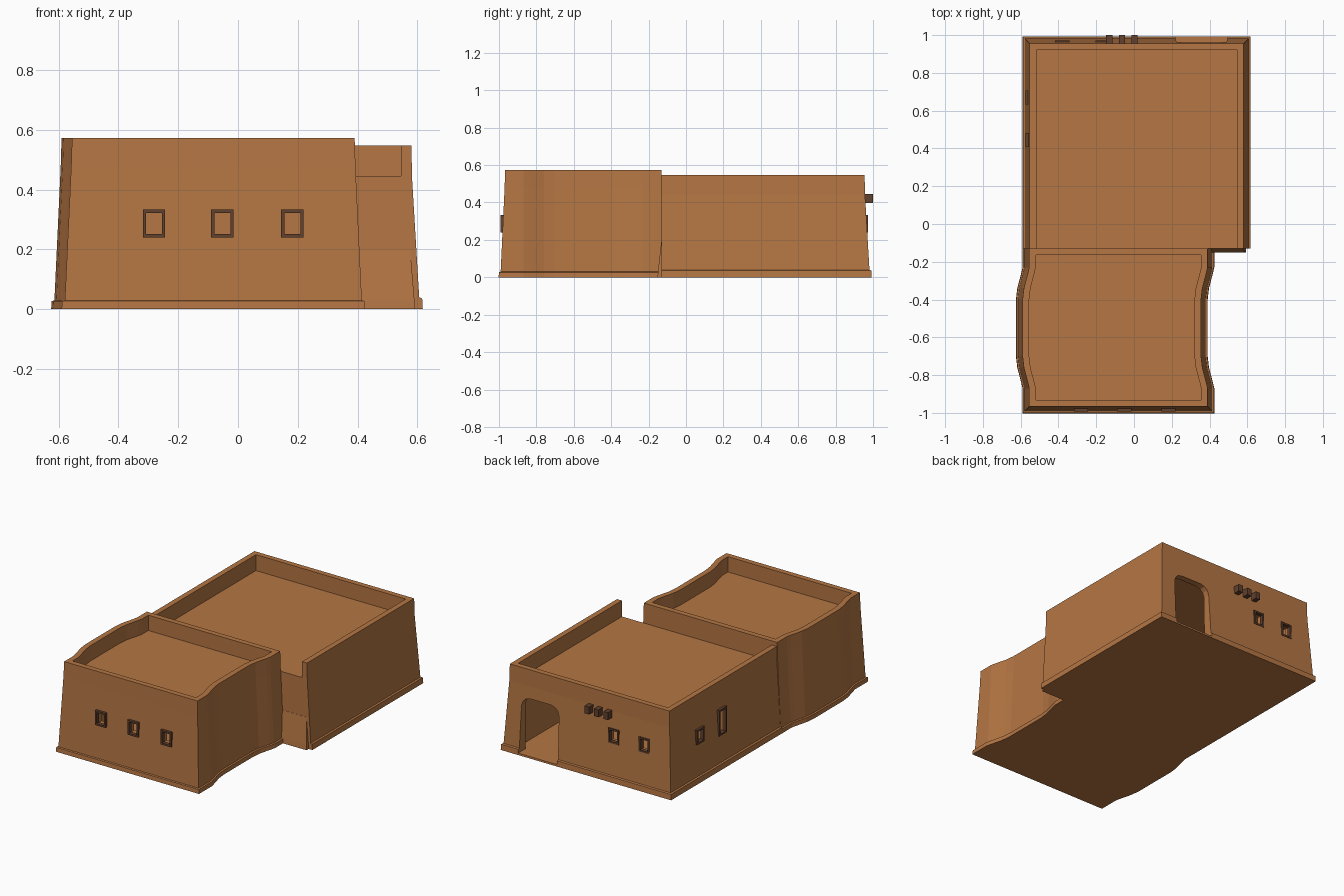
import bpy
import bmesh

cube = bpy.data.objects.get("Cube")
if cube:
    bpy.data.objects.remove(cube, do_unlink=True)


def material(name, color):
    m = bpy.data.materials.new(name)
    m.use_nodes = True
    m.diffuse_color = (*color, 1)
    for node in m.node_tree.nodes:
        if node.type == 'BSDF_PRINCIPLED':
            node.inputs["Base Color"].default_value = (*color, 1)
            node.inputs["Roughness"].default_value = 0.9
    return m


CLAY = material("terracotta_clay", (0.46, 0.18, 0.057))
WOOD = material("dark_wood", (0.12, 0.052, 0.026))


def finish(bm, name, mat):
    bmesh.ops.recalc_face_normals(bm, faces=bm.faces)
    me = bpy.data.meshes.new(name)
    bm.to_mesh(me)
    bm.free()
    me.materials.append(mat)
    ob = bpy.data.objects.new(name, me)
    bpy.context.scene.collection.objects.link(ob)
    return ob


def loft(name, rings, mat=CLAY):
    """Solid skinned through equally long rings of points."""
    bm = bmesh.new()
    loops = [[bm.verts.new(p) for p in ring] for ring in rings]
    for a, b in zip(loops, loops[1:]):
        for i in range(len(a)):
            j = (i + 1) % len(a)
            bm.faces.new((a[i], a[j], b[j], b[i]))
    bm.faces.new(loops[0][::-1])
    bm.faces.new(loops[-1])
    return finish(bm, name, mat)


def boxes(name, spans, mat=CLAY):
    """One object from axis-aligned boxes given as (low, high) corners."""
    bm = bmesh.new()
    for lo, hi in spans:
        vs = bmesh.ops.create_cube(bm, size=1)["verts"]
        for v in vs:
            v.co = [hi[k] if v.co[k] > 0 else lo[k] for k in range(3)]
    return finish(bm, name, mat)


def carve(ob, cutter):
    """Subtract the cutter, bake the result and drop the cutter."""
    cutter.hide_render = True
    mod = ob.modifiers.new("carve", 'BOOLEAN')
    mod.operation, mod.solver, mod.object = 'DIFFERENCE', 'EXACT', cutter
    dg = bpy.context.evaluated_depsgraph_get()
    me = bpy.data.meshes.new_from_object(ob.evaluated_get(dg))
    ob.modifiers.clear()
    ob.data = me
    bpy.data.objects.remove(cutter, do_unlink=True)


JOIN = -0.13    # plane where the two halls meet
WALL = 0.035    # wall thickness


# Outline of the straight rear hall, grown by o
def rear_ring(z, o, front=JOIN):
    return [(-0.552 - o, front, z), (0.58 + o, front, z),
            (0.58 + o, 0.955 + o, z), (-0.552 - o, 0.955 + o, z)]


# Outline of the front hall, whose side walls both swing sideways
SWING = [(0.32, 0), (0.29, 0.007), (0.21, 0.028), (0.15, 0.035)]


def front_ring(z, o, back=JOIN):
    mid = -0.55
    wave = [(mid - d, s) for d, s in SWING] + [(mid + d, s) for d, s in SWING[::-1]]
    wave = [(-0.967 - o, 0)] + wave + [(back, 0)]
    right = [(0.39 + o - s, y, z) for y, s in wave]
    left = [(-0.555 - o - s, y, z) for y, s in wave]
    return right + left[::-1]


# Rear hall: plinth, battered wall, parapet
rear_hall = loft("rear_hall", [rear_ring(z, o) for z, o in (
    (0, 0.038), (0.036, 0.036), (0.04, 0.026), (0.44, 0.002), (0.547, 0))])
carve(rear_hall, loft("roof_cut", [rear_ring(z, -WALL, JOIN - 0.1) for z in (0.445, 0.7)]))
carve(rear_hall, loft("room_cut", [rear_ring(z, -WALL, JOIN + WALL) for z in (0.012, 0.425)]))

# Front hall
front_hall = loft("front_hall", [front_ring(z, o) for z, o in (
    (0, 0.035), (0.027, 0.033), (0.03, 0.024), (0.475, 0.003), (0.573, 0))])
for name, low, high in (("roof_cut", 0.475, 0.7), ("room_cut", 0.012, 0.455)):
    carve(front_hall, loft(name, [front_ring(z, -WALL, JOIN - WALL) for z in (low, high)]))

# Arched rear doorway
arch = [(0.22, 0.012), (0.495, 0.012), (0.49, 0.31), (0.48, 0.338), (0.46, 0.357),
        (0.43, 0.365), (0.285, 0.365), (0.255, 0.357), (0.235, 0.338), (0.225, 0.31)]
carve(rear_hall, loft("door_cut", [[(x, y, z) for x, z in arch] for y in (0.9, 1.1)]))

# Sloped footing against the exposed front wall of the rear hall
loft("footing", [[(0.38, JOIN + 0.01, z), (x, JOIN + 0.01, z), (x, y, z), (0.38, y, z)]
                 for z, x, y in ((0, 0.592, -0.152), (0.03, 0.59, -0.15), (0.2, 0.576, JOIN - 0.001))])


def window(name, hall, axis, face, out, center, z0, z1, width=0.075, bar=0.011):
    """Wooden frame in a wall; axis is the wall's normal, out its sign."""
    def span(a0, a1, d0, d1, low, high):
        d0, d1 = sorted((d0, d1))
        if axis == 'y':
            return (a0, d0, low), (a1, d1, high)
        return (d0, a0, low), (d1, a1, high)

    a, b = center - width / 2, center + width / 2
    deep = face - out * 0.025
    carve(hall, boxes("window_cut", [span(a + bar / 2, b - bar / 2, face + out * 0.05,
                                          face - out * 0.09, z0 + bar / 2, z1 - bar / 2)]))
    boxes(name, [span(a, a + bar, deep, face, z0, z1),
                 span(b - bar, b, deep, face, z0, z1),
                 span(a + bar, b - bar, deep, face, z0, z0 + bar),
                 span(a + bar, b - bar, deep, face, z1 - bar, z1)], WOOD)


for i, x in enumerate((-0.281, -0.052, 0.182)):
    window(f"front_window_{i + 1}", front_hall, 'y', -0.993, -1, x, 0.24, 0.333)
for i, x in enumerate((-0.38, -0.165)):
    window(f"rear_window_{i + 1}", rear_hall, 'y', 0.972, 1, x, 0.24, 0.333)
window("side_window", rear_hall, 'x', -0.575, -1, 0.67, 0.24, 0.333)
window("tall_side_window", rear_hall, 'x', -0.575, -1, 0.445, 0.21, 0.375)

# Roof beam ends above the rear windows
boxes("beam_ends", [((x - 0.016, 0.93, 0.398), (x + 0.016, 1.0, 0.445))
                    for x in (-0.131, -0.064, 0.003)], WOOD)
